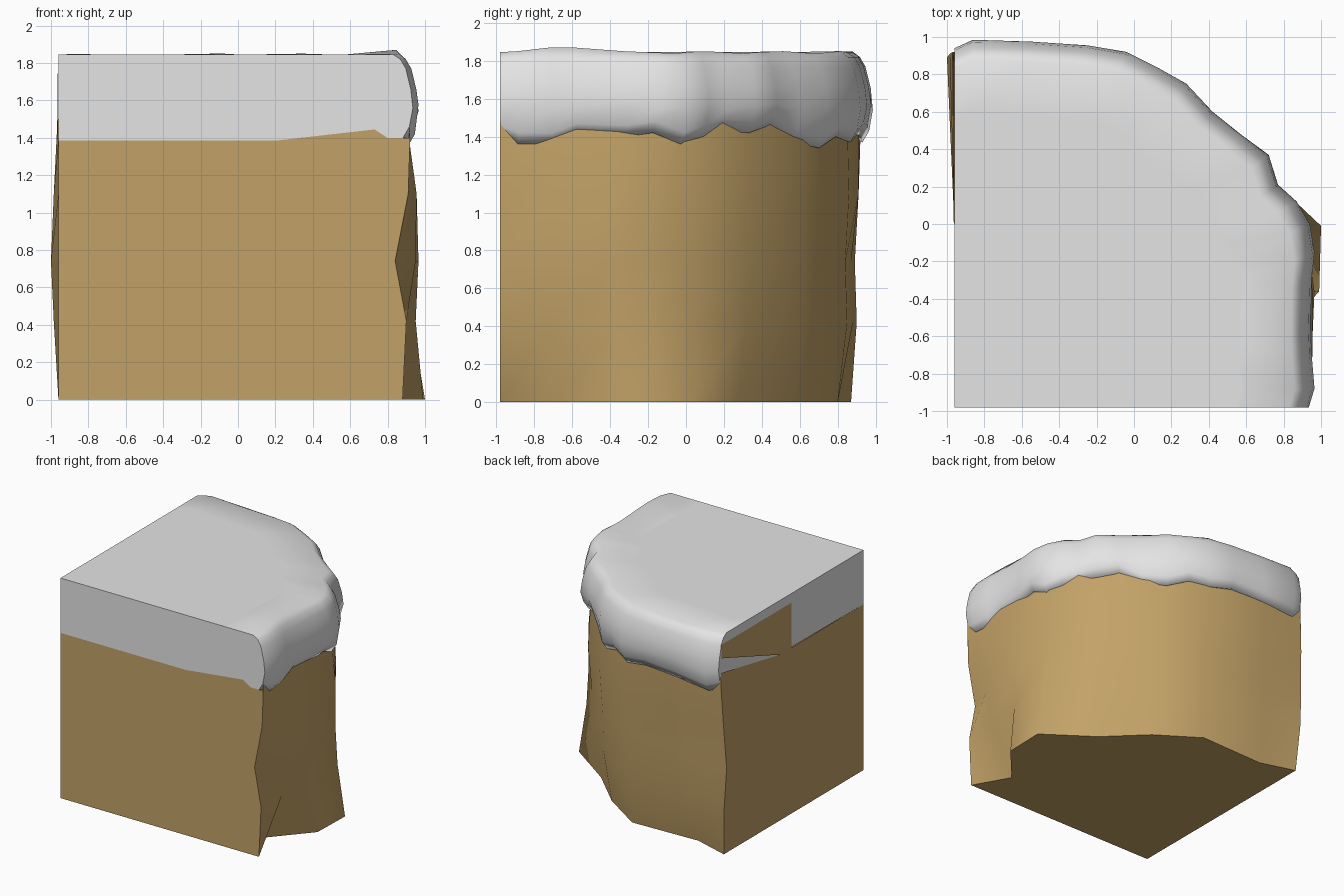
import bpy
import math

if "Cube" in bpy.data.objects:
    bpy.data.objects.remove(bpy.data.objects["Cube"])

CX, CY = -0.96, -0.98  # square inner corner of the block


def material(name, rgb):
    m = bpy.data.materials.new(name)
    m.diffuse_color = (*rgb, 1)
    m.use_nodes = True
    m.node_tree.nodes["Principled BSDF"].inputs["Base Color"].default_value = m.diffuse_color
    return m


earth = material("tan earth", (0.54, 0.36, 0.135))
snow = material("white snow", (0.78, 0.78, 0.78))


def build(name, mat, rows, flats):
    """Smooth wall lofted through rows, plus separate flat polygons."""
    verts, faces, smooth = [], [], []
    n = len(rows[0]) if rows else 0
    for r in rows:
        verts += r
    for j in range(len(rows) - 1):
        for i in range(n - 1):
            a = j * n + i
            faces.append((a, a + 1, a + n + 1, a + n))
            smooth.append(True)
    for poly in flats:
        faces.append(tuple(range(len(verts), len(verts) + len(poly))))
        verts += poly
        smooth.append(False)
    me = bpy.data.meshes.new(name)
    me.from_pydata(verts, [], faces)
    me.materials.append(mat)
    me.polygons.foreach_set("use_smooth", smooth)
    ob = bpy.data.objects.new(name, me)
    bpy.context.collection.objects.link(ob)
    return ob


# Earth wall: plan outlines at rising heights, front right to back left
outlines = [
    (0.0, [(.88, -.98), (.71, -.68), (.99, -.36), (1, -.01), (.60, .27),
           (.29, .57), (-.06, .80), (-.66, .78), (-.96, .87)]),
    (0.42, [(.90, -.98), (.90, -.70), (.95, -.36), (.93, -.01), (.65, .32),
            (.33, .62), (-.05, .85), (-.62, .88), (-.985, .90)]),
    (0.74, [(.84, -.98), (.95, -.70), (.965, -.36), (.91, -.01), (.65, .32),
            (.33, .63), (-.05, .84), (-.60, .87), (-1.0, .89)]),
    (1.1, [(.91, -.98), (.955, -.70), (.955, -.36), (.91, -.01), (.67, .34),
           (.36, .63), (-.03, .86), (-.60, .91), (-.985, .91)]),
    (1.5, [(.92, -.98), (.90, -.70), (.90, -.36), (.87, -.01), (.66, .32),
           (.34, .61), (-.04, .85), (-.60, .91), (-.965, .92)]),
]
rows = [[(x, y, z) for x, y in pts] for z, pts in outlines]
base = [(CX, CY, 0)] + rows[0][::-1]

# Shared snow line on the front face
snow_line = [(.80, CY, 1.40), (.73, CY, 1.445), (.20, CY, 1.385), (CX, CY, 1.385)]
front = [(CX, CY, 0)] + [r[0] for r in rows[:4]] + [(.92, CY, 1.40)] + snow_line

# Left face: flat half, then strips bending out to the back edge
flats = [base, front,
         [(CX, -.02, 0), (CX, CY, 0), (CX, CY, 1.39), (CX, -.02, 1.39)]]
left_edge = [r[-1] for r in rows[:4]] + [(-.97, .92, 1.40)]
for a, b in zip(left_edge, left_edge[1:]):
    flats.append([a, (CX, -.02, a[2]), (CX, -.02, min(b[2], 1.39)), b])
build("earth_block", earth, rows, flats)

# Earth patch showing through the snow on the left face
build("earth_patch", earth, [],
      [[(-.963, .91, 1.77), (-.963, -.02, 1.75 + .02), (-.963, -.02, 1.39),
        (-.966, .12, 1.39), (-.966, .91, 1.66)],
       [(-.968, .92, 1.54), (-.963, .12, 1.39), (-.968, .92, 1.39)]])

# Snow cap: widest outline with the ragged lower edge height per column
cap = [(.935, -.98, 1.40), (.965, -.88, 1.36), (.95, -.70, 1.36),
       (.945, -.57, 1.41), (.95, -.30, 1.40), (.965, -.15, 1.42),
       (.94, .00, 1.36), (.87, .12, 1.40), (.77, .21, 1.43),
       (.72, .37, 1.42), (.57, .48, 1.46), (.42, .60, 1.37),
       (.28, .75, 1.34), (.12, .84, 1.40), (-.04, .92, 1.37),
       (-.25, .955, 1.41), (-.55, .975, 1.40), (-.86, .985, 1.37),
       (-.96, .94, 1.40)]
last = len(cap) - 1


def ring(scale, height):
    out = []
    for i, (x, y, zb) in enumerate(cap):
        out.append((CX + (x - CX) * scale, CY + (y - CY) * scale, height(i, zb)))
    return out


def rim(i, zb):
    bump = .025 if i in (2, 3) else .006 * math.sin(i * 1.9)
    return 1.845 + (bump if 0 < i < last else 0)


snow_rows = [ring(.92, lambda i, z: z + .03),
             ring(.972, lambda i, z: z),
             ring(.99, lambda i, z: z + .06),
             ring(1.0, lambda i, z: 1.56 + .02 * math.sin(i * 2.1)),
             ring(.994, lambda i, z: 1.66),
             ring(.98, lambda i, z: 1.77),
             ring(.965, lambda i, z: 1.82),
             ring(.945, rim),
             ring(.80, lambda i, z: 1.845)]
top = [(CX, CY, 1.845)] + snow_rows[-1]
snow_front = [r[0] for r in snow_rows[1:]] + [(CX, CY, 1.845)] + snow_line[::-1]
snow_left = [(CX, CY, 1.845)] + [r[-1] for r in snow_rows[:0:-1]] + [(CX, CY, 1.39)]
# Normals: front faces -y, left faces -x
build("snow_cap", snow, snow_rows, [top, snow_front, snow_left[::-1]][:2] + [snow_left[::-1]])
